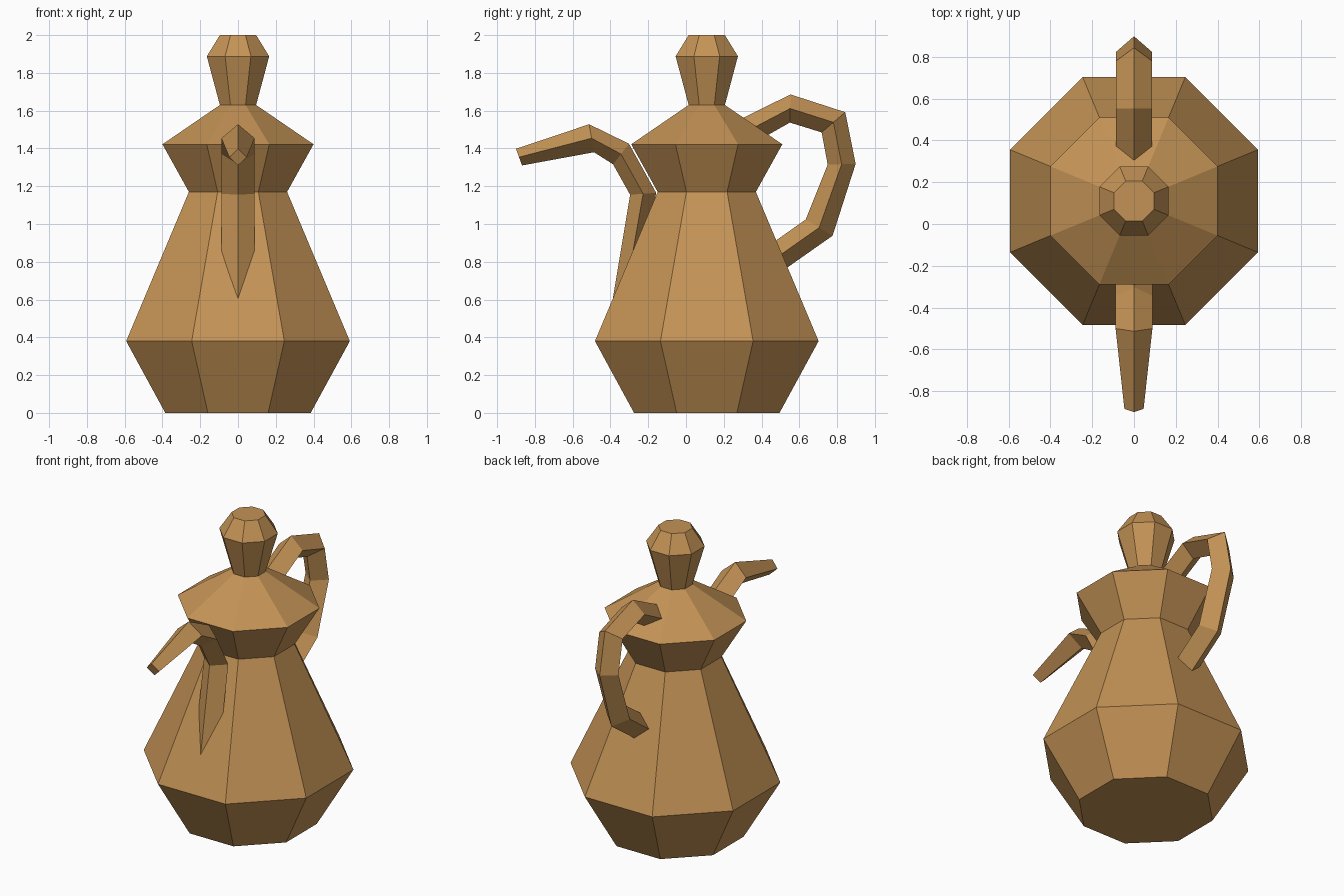
import bpy, bmesh, math

if "Cube" in bpy.data.objects:
    bpy.data.objects.remove(bpy.data.objects["Cube"])

# single bronze-brown colour
brown = bpy.data.materials.new("warm_brown")
brown.diffuse_color = (0.55, 0.29, 0.092, 1.0)
brown.use_nodes = True
brown.node_tree.nodes["Principled BSDF"].inputs["Base Color"].default_value = brown.diffuse_color

CY = 0.11  # body axis offset towards the back


def skin(name, rings, cap_start=True, cap_end=True):
    """Join a series of equal-sized vertex rings into a flat-faced skin."""
    bm = bmesh.new()
    vs = [[bm.verts.new(p) for p in ring] for ring in rings]
    n = len(vs[0])
    for a, b in zip(vs, vs[1:]):
        for i in range(n):
            j = (i + 1) % n
            bm.faces.new((a[i], a[j], b[j], b[i]))
    if cap_start:
        bm.faces.new(vs[0][::-1])
    if cap_end:
        bm.faces.new(vs[-1])
    if cap_start and cap_end:
        bmesh.ops.recalc_face_normals(bm, faces=bm.faces)
    me = bpy.data.meshes.new(name)
    bm.to_mesh(me)
    bm.free()
    me.materials.append(brown)
    ob = bpy.data.objects.new(name, me)
    bpy.context.collection.objects.link(ob)
    return ob


def octagon(apothem, z):
    r = apothem / math.cos(math.pi / 8)
    angles = [math.pi / 8 + i * math.pi / 4 for i in range(8)]
    return [(r * math.cos(a), CY + r * math.sin(a), z) for a in angles]


def diamond(outer, inner, half_x):
    """Diamond section from its outer and inner (y, z) corners."""
    my, mz = (outer[0] + inner[0]) / 2, (outer[1] + inner[1]) / 2
    return [(0, *outer), (half_x, my, mz), (0, *inner), (-half_x, my, mz)]


# eight-sided pot body
skin("pot_body", [octagon(r, z) for r, z in
                  [(0.385, 0), (0.592, 0.38), (0.26, 1.17), (0.40, 1.422)]],
     cap_end=False)

# lid with faceted knob
skin("lid_and_knob", [octagon(r, z) for r, z in
                      [(0.40, 1.422), (0.096, 1.63), (0.165, 1.888), (0.096, 2.0)]],
     cap_start=False)

# handle at the back
handle = [
    ((0.28, 1.55), (0.37, 1.435)),
    ((0.553, 1.686), (0.55, 1.537)),
    ((0.843, 1.592), (0.718, 1.485)),
    ((0.898, 1.318), (0.75, 1.315)),
    ((0.776, 0.938), (0.634, 1.024)),
    ((0.49, 0.737), (0.42, 0.873)),
]
skin("handle", [diamond(o, i, 0.085) for o, i in handle])

# spout at the front, tapering to its tip
spout = [
    ((-0.39, 0.59), (-0.26, 0.62), 0.088),
    ((-0.296, 1.155), (-0.158, 1.165), 0.088),
    ((-0.386, 1.316), (-0.302, 1.425), 0.088),
    ((-0.487, 1.38), (-0.513, 1.528), 0.088),
    ((-0.868, 1.31), (-0.90, 1.398), 0.046),
]
skin("spout", [diamond(o, i, w) for o, i, w in spout])
